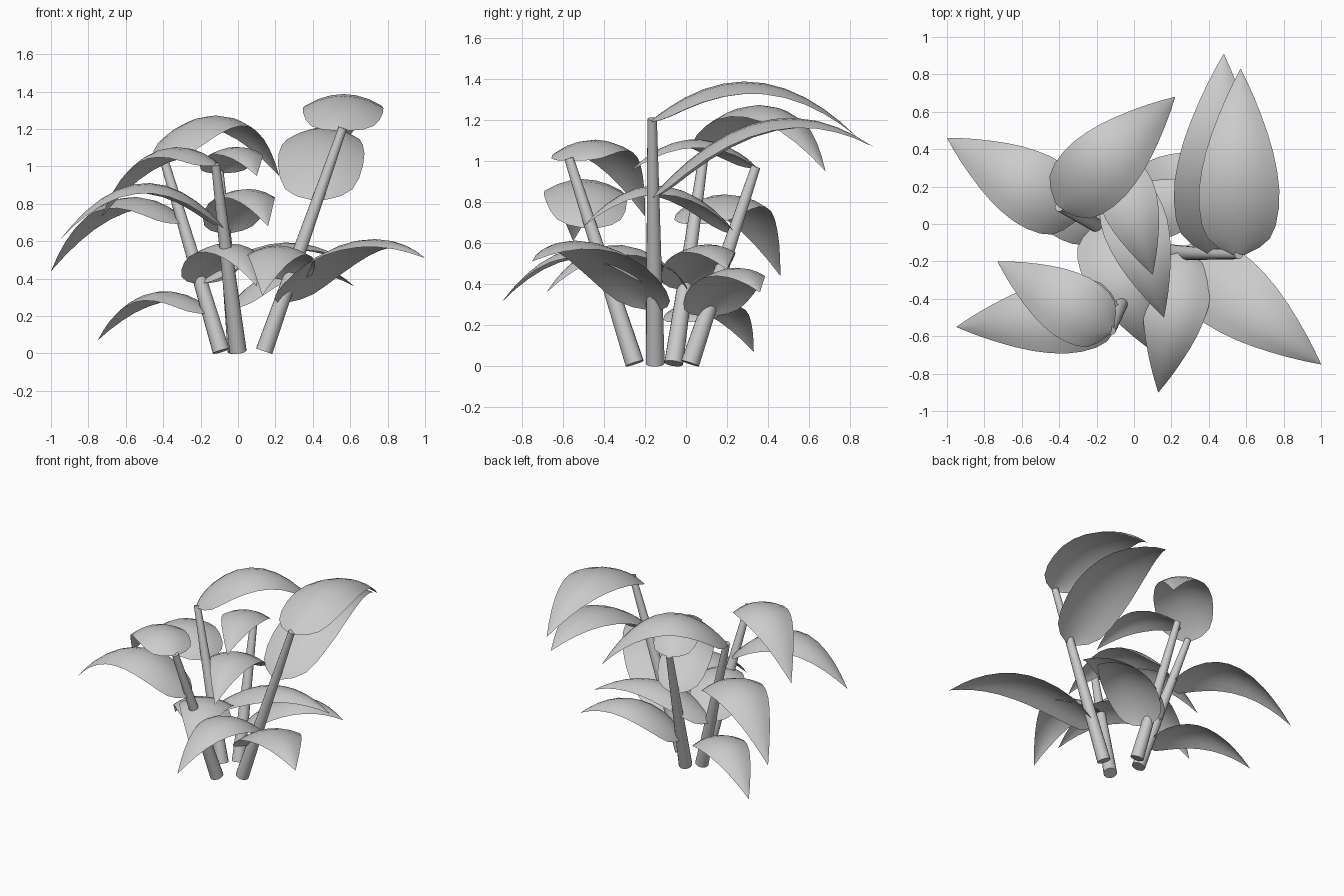
import bpy
import bmesh
from mathutils import Vector, Matrix

if "Cube" in bpy.data.objects:
    bpy.data.objects.remove(bpy.data.objects["Cube"])

# Stems: base point, top point
STEMS = [
    ((0.14, -0.15, 0.012), (0.56, -0.165, 1.205)),
    ((-0.09, -0.06, 0.012), (-0.40, 0.09, 1.05)),
    ((0.00, -0.25, 0.012), (-0.12, -0.57, 1.01)),
    ((-0.01, 0.02, 0.012), (-0.10, 0.34, 0.97)),
]

# Leaves: base height on stem, stem index, tip, arch height, half width
LEAVES = [
    (0, 1.20, (0.57, 0.83, 1.12), 0.225, 0.215),
    (0, 0.83, (0.48, 0.91, 1.07), 0.245, 0.23),
    (0, 0.28, (1.00, -0.75, 0.51), 0.20, 0.21),
    (0, 0.40, (0.13, -0.90, 0.31), 0.22, 0.175),
    (1, 1.05, (0.22, 0.68, 0.95), 0.27, 0.20),
    (1, 0.70, (-1.00, 0.46, 0.44), 0.25, 0.20),
    (1, 0.38, (0.10, -0.68, 0.36), 0.22, 0.18),
    (1, 0.22, (-0.75, 0.33, 0.07), 0.18, 0.17),
    (1, 0.38, (0.62, 0.20, 0.47), 0.165, 0.165),
    (2, 1.01, (-0.73, -0.20, 0.73), 0.21, 0.18),
    (2, 0.68, (-0.95, -0.55, 0.61), 0.265, 0.20),
    (3, 0.97, (0.10, -0.27, 0.95), 0.145, 0.155),
    (3, 0.65, (0.16, -0.50, 0.68), 0.215, 0.175),
    (3, 0.25, (0.62, 0.36, 0.36), 0.17, 0.18),
]

# Leaf outline: (position along leaf, relative half width)
OUTLINE = [(0, 0.15), (0.04, 0.52), (0.09, 0.78), (0.16, 0.92), (0.25, 0.99),
           (0.35, 1.0), (0.45, 0.94), (0.55, 0.84), (0.65, 0.70), (0.75, 0.53),
           (0.84, 0.36), (0.92, 0.19), (1.0, 0.004)]


def finish(bm, name, smooth=True):
    mesh = bpy.data.meshes.new(name)
    bm.to_mesh(mesh)
    bm.free()
    obj = bpy.data.objects.new(name, mesh)
    bpy.context.collection.objects.link(obj)
    bpy.ops.object.select_all(action='DESELECT')
    obj.select_set(True)
    bpy.context.view_layer.objects.active = obj
    bpy.ops.object.shade_smooth_by_angle()
    return obj


def add_stem(base, top, name):
    base, top = Vector(base), Vector(top)
    axis = top - base
    matrix = Matrix.Translation((base + top) / 2) @ axis.to_track_quat('Z', 'Y').to_matrix().to_4x4()
    bm = bmesh.new()
    bmesh.ops.create_cone(bm, cap_ends=True, segments=16, radius1=0.046,
                          radius2=0.023, depth=axis.length, matrix=matrix)
    finish(bm, name)


def add_leaf(base, tip, arch, half_width, name):
    base, tip = Vector(base), Vector(tip)
    run = tip - base
    side = Vector((-run.y, run.x, 0)).normalized()
    bm = bmesh.new()
    rows = []
    for t, w in OUTLINE:
        mid = base + run * t + Vector((0, 0, 4 * arch * t * (1 - t)))
        row = []
        for i in range(7):
            s = i / 3 - 1
            # edges droop below the midrib
            drop = 0.3 * half_width * w * s * s
            row.append(bm.verts.new(mid + side * (s * w * half_width) - Vector((0, 0, drop))))
        rows.append(row)
    for a, b in zip(rows, rows[1:]):
        for i in range(6):
            bm.faces.new((a[i + 1], a[i], b[i], b[i + 1]))
    bmesh.ops.recalc_face_normals(bm, faces=bm.faces)
    if sum(f.normal.z for f in bm.faces) < 0:
        bmesh.ops.reverse_faces(bm, faces=bm.faces)
    finish(bm, name)


for n, (b, t) in enumerate(STEMS, 1):
    add_stem(b, t, f"stem_{n}")

for n, (s, z, tip, arch, hw) in enumerate(LEAVES, 1):
    b, t = Vector(STEMS[s][0]), Vector(STEMS[s][1])
    add_leaf(b.lerp(t, (z - b.z) / (t.z - b.z)), tip, arch, hw, f"leaf_{n}")
